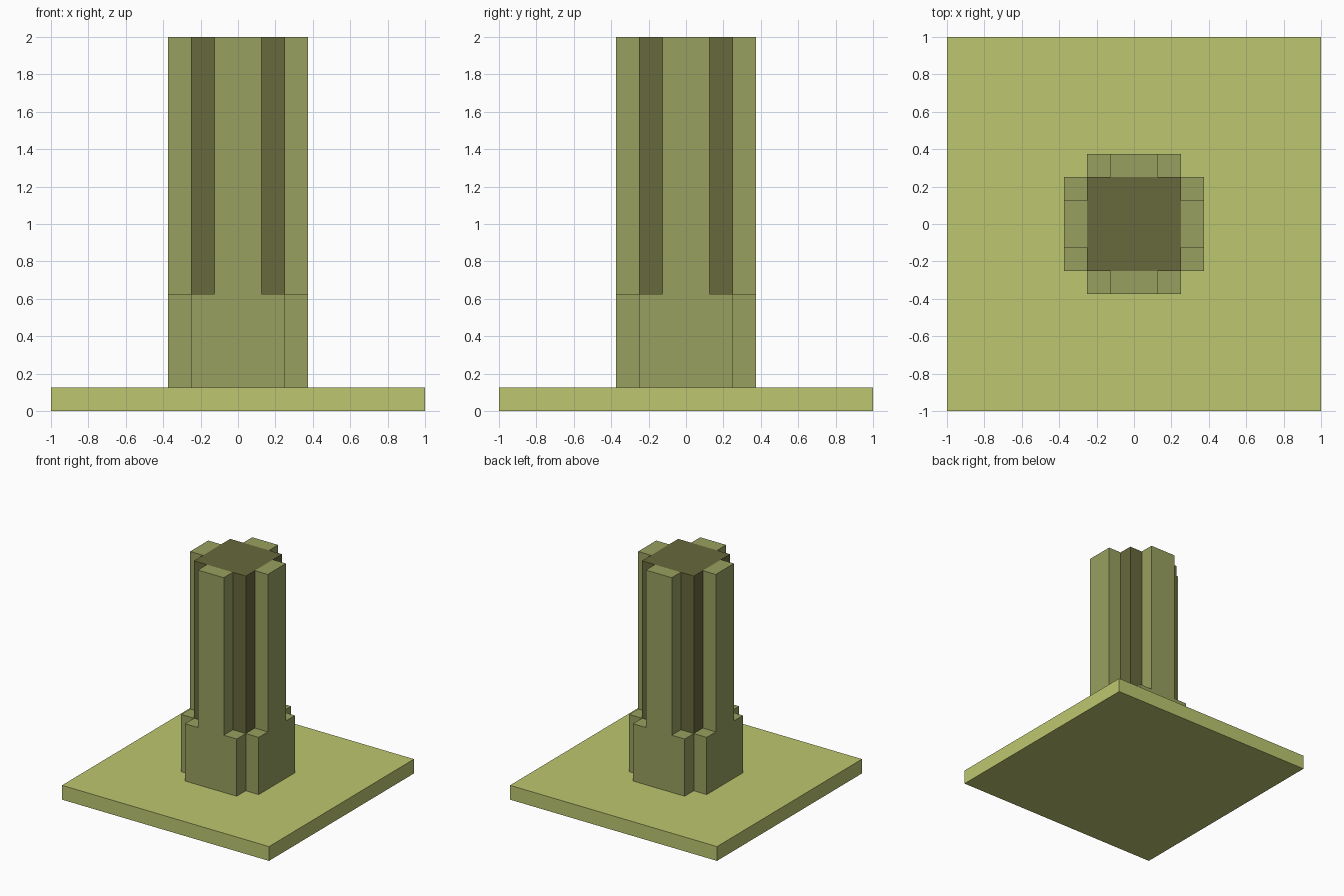
import bpy
import bmesh
import math
from mathutils import Matrix

cube = bpy.data.objects.get("Cube")
if cube:
    bpy.data.objects.remove(cube, do_unlink=True)


def make_material(name, rgb):
    """Flat material from 0-255 sRGB values, stored as linear."""
    linear = [((c / 255 + 0.055) / 1.055) ** 2.4 for c in rgb]
    mat = bpy.data.materials.new(name)
    mat.use_nodes = True
    mat.diffuse_color = (*linear, 1)
    bsdf = mat.node_tree.nodes["Principled BSDF"]
    bsdf.inputs["Base Color"].default_value = (*linear, 1)
    return mat


def add_object(name, bm, mat):
    bmesh.ops.recalc_face_normals(bm, faces=bm.faces[:])
    mesh = bpy.data.meshes.new(name)
    bm.to_mesh(mesh)
    bm.free()
    mesh.materials.append(mat)
    obj = bpy.data.objects.new(name, mesh)
    bpy.context.collection.objects.link(obj)
    return obj


def add_box(name, width, z0, z1, mat):
    """Square box centred on the vertical axis."""
    bm = bmesh.new()
    bmesh.ops.create_cube(bm, size=1)
    bmesh.ops.scale(bm, vec=(width, width, z1 - z0), verts=bm.verts[:])
    bmesh.ops.translate(bm, vec=(0, 0, (z0 + z1) / 2), verts=bm.verts[:])
    return add_object(name, bm, mat)


def add_buttress(name, angle, mat):
    """Stepped profile, wide at the foot, extruded outwards from the core."""
    profile = [(-0.25, 0.125), (0.25, 0.125), (0.25, 0.625), (0.125, 0.625),
               (0.125, 2), (-0.125, 2), (-0.125, 0.625), (-0.25, 0.625)]
    bm = bmesh.new()
    face = bm.faces.new([bm.verts.new((x, -0.25, z)) for x, z in profile])
    out = bmesh.ops.extrude_face_region(bm, geom=[face], use_keep_orig=True)
    moved = [v for v in out["geom"] if isinstance(v, bmesh.types.BMVert)]
    bmesh.ops.translate(bm, vec=(0, -0.125, 0), verts=moved)
    bm.transform(Matrix.Rotation(angle, 4, "Z"))
    return add_object(name, bm, mat)


light_green = make_material("light olive", (188, 198, 111))
mid_green = make_material("mid olive", (153, 160, 96))
dark_green = make_material("dark olive", (103, 104, 60))

# Base slab and central core
add_box("base_slab", 2, 0, 0.125, light_green)
add_box("core", 0.5, 0.125, 2, dark_green)

# Buttresses on the four sides
for i, side in enumerate(("front", "left", "back", "right")):
    add_buttress(side + "_buttress", i * math.pi / 2, mid_green)
